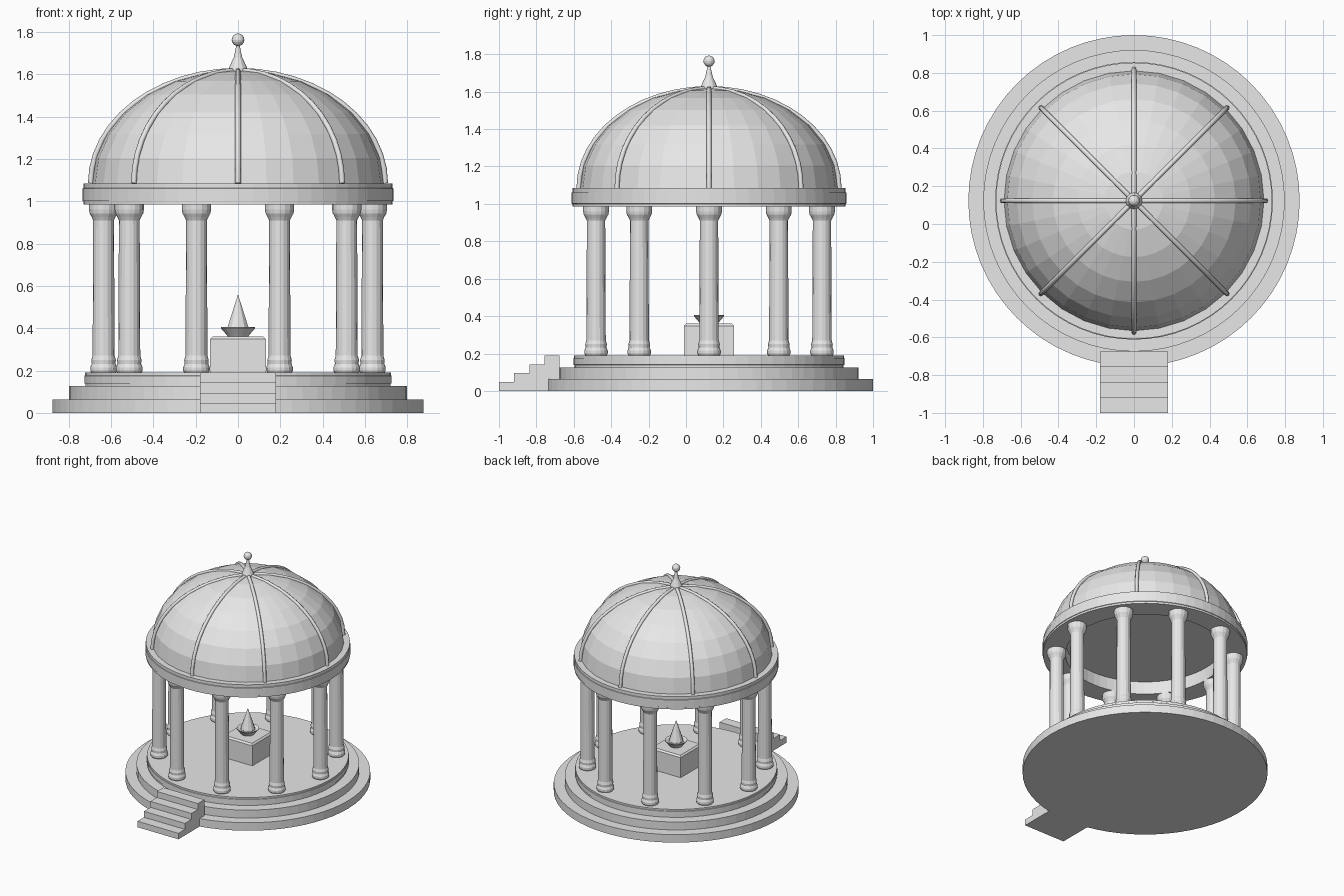
import bpy, bmesh
from math import sin, cos, pi, radians

cube = bpy.data.objects.get("Cube")
if cube:
    bpy.data.objects.remove(cube, do_unlink=True)

CY = 0.123          # the round pavilion sits behind the stairs
FLOOR = 0.19
EAVES = 1.085
DOME_R, DOME_H = 0.688, 0.535

stone = bpy.data.materials.new("pale_grey_stone")
stone.use_nodes = True
GREY = (0.8, 0.8, 0.8, 1)
stone.diffuse_color = GREY
stone.node_tree.nodes["Principled BSDF"].inputs["Base Color"].default_value = GREY


def finish(bm, name):
    """Turn a bmesh into a flat shaded stone object."""
    bmesh.ops.recalc_face_normals(bm, faces=bm.faces)
    mesh = bpy.data.meshes.new(name)
    bm.to_mesh(mesh)
    bm.free()
    mesh.materials.append(stone)
    ob = bpy.data.objects.new(name, mesh)
    bpy.context.collection.objects.link(ob)
    return ob


def lathe(name, profile, sides, x=0, y=CY, closed=False):
    """Spin (radius, height) points round a vertical axis; ends are capped."""
    bm = bmesh.new()
    rings = []
    for r, z in profile:
        if r < 1e-5:
            rings.append([bm.verts.new((x, y, z))] * sides)
        else:
            rings.append([bm.verts.new((x + r * sin(2 * pi * i / sides),
                                        y - r * cos(2 * pi * i / sides), z))
                          for i in range(sides)])
    pairs = list(zip(rings, rings[1:]))
    if closed:
        pairs.append((rings[-1], rings[0]))
    for a, b in pairs:
        for i in range(sides):
            j = (i + 1) % sides
            bm.faces.new(list(dict.fromkeys((a[i], a[j], b[j], b[i]))))
    if not closed:
        for ring in (rings[0], rings[-1]):
            if ring[0] is not ring[1]:
                bm.faces.new(ring)
    return finish(bm, name)


# Round stepped base with a thin moulding on the top tier
lathe("lower_tier", [(0.877, 0), (0.877, 0.063)], 64)
lathe("middle_tier", [(0.798, 0.063), (0.798, 0.126)], 64)
lathe("floor_tier", [(0.72, 0.126), (0.72, 0.138), (0.725, 0.14), (0.725, 0.175),
                     (0.722, 0.177), (0.722, FLOOR)], 64)

# Front stairs, extruded from one stepped side profile
STEPS, TREAD, RISE = 4, 0.081, FLOOR / 4
outline = [(-1.0, 0)]
for i in range(STEPS):
    outline += [(-1 + i * TREAD, (i + 1) * RISE), (-1 + (i + 1) * TREAD, (i + 1) * RISE)]
outline.append((-1 + STEPS * TREAD, 0))
bm = bmesh.new()
side = bm.faces.new([bm.verts.new((-0.179, y, z)) for y, z in outline])
moved = bmesh.ops.extrude_face_region(bm, geom=[side])["geom"]
bmesh.ops.translate(bm, vec=(0.358, 0, 0),
                    verts=[g for g in moved if isinstance(g, bmesh.types.BMVert)])
# close the starting side again if the extrusion consumed it
bmesh.ops.holes_fill(bm, edges=[e for e in bm.edges if e.is_boundary], sides=0)
finish(bm, "front_stairs")

# Ten columns with rounded bases and flared capitals
COLUMN = [(0.058, FLOOR), (0.063, 0.2), (0.063, 0.215), (0.056, 0.232), (0.058, 0.25),
          (0.052, 0.27), (0.049, 0.91), (0.056, 0.925), (0.066, 0.943), (0.069, 0.96),
          (0.069, 0.986)]
for k in range(10):
    a = radians(18 + 36 * k)
    lathe(f"column_{k + 1}", COLUMN, 16, 0.635 * sin(a), CY - 0.635 * cos(a))

# Ring beam over the columns
lathe("ring_beam", [(0.57, 0.985), (0.731, 0.985), (0.731, 1.0), (0.735, 1.002),
                    (0.735, 1.06), (0.731, 1.062), (0.731, EAVES), (0.57, EAVES)],
      64, closed=True)

# Faceted dome with a flat ceiling
BANDS = 7
lathe("dome", [(DOME_R * cos(pi / 2 * i / BANDS) if i < BANDS else 0,
                EAVES + DOME_H * sin(pi / 2 * i / BANDS)) for i in range(BANDS + 1)], 32)

# Eight round ribs following the dome
for k in range(8):
    a = pi / 4 * k
    curve = bpy.data.curves.new(f"dome_rib_{k + 1}", "CURVE")
    curve.dimensions = "3D"
    curve.bevel_depth = 0.013
    curve.bevel_resolution = 2
    curve.use_fill_caps = True
    line = curve.splines.new("POLY")
    count = 13
    line.points.add(count - 1)
    for i, p in enumerate(line.points):
        t = pi / 2 * i / (count - 1)
        r = (DOME_R + 0.008) * cos(t)
        p.co = (r * sin(a), CY - r * cos(a), EAVES + (DOME_H - 0.003) * sin(t), 1)
    curve.materials.append(stone)
    bpy.context.collection.objects.link(bpy.data.objects.new(curve.name, curve))

# Finial spike and ball
lathe("finial_spike", [(0.045, 1.61), (0.043, 1.63), (0.02, 1.68), (0.008, 1.735)], 12)
BALL_R, BALL_Z = 0.03, 1.763
lathe("finial_ball", [(BALL_R * sin(pi * i / 8) if 0 < i < 8 else 0,
                       BALL_Z - BALL_R * cos(pi * i / 8)) for i in range(9)], 16)

# Square pedestal with a chamfered top edge
bm = bmesh.new()
bmesh.ops.create_cube(bm, size=1)
for v in bm.verts:
    v.co = (v.co.x * 0.266, v.co.y * 0.266 + CY, FLOOR + (v.co.z + 0.5) * 0.17)
top = [e for e in bm.edges if all(v.co.z > 0.3 for v in e.verts)]
bmesh.ops.bevel(bm, geom=top, offset=0.012, segments=1, affect="EDGES")
finish(bm, "pedestal")

# Shallow bowl holding a pointed flame
lathe("bowl", [(0.047, 0.36), (0.055, 0.37), (0.081, 0.4), (0.081, 0.405), (0.06, 0.395)], 16)
lathe("flame", [(0.055, 0.385), (0.052, 0.405), (0, 0.56)], 10)
